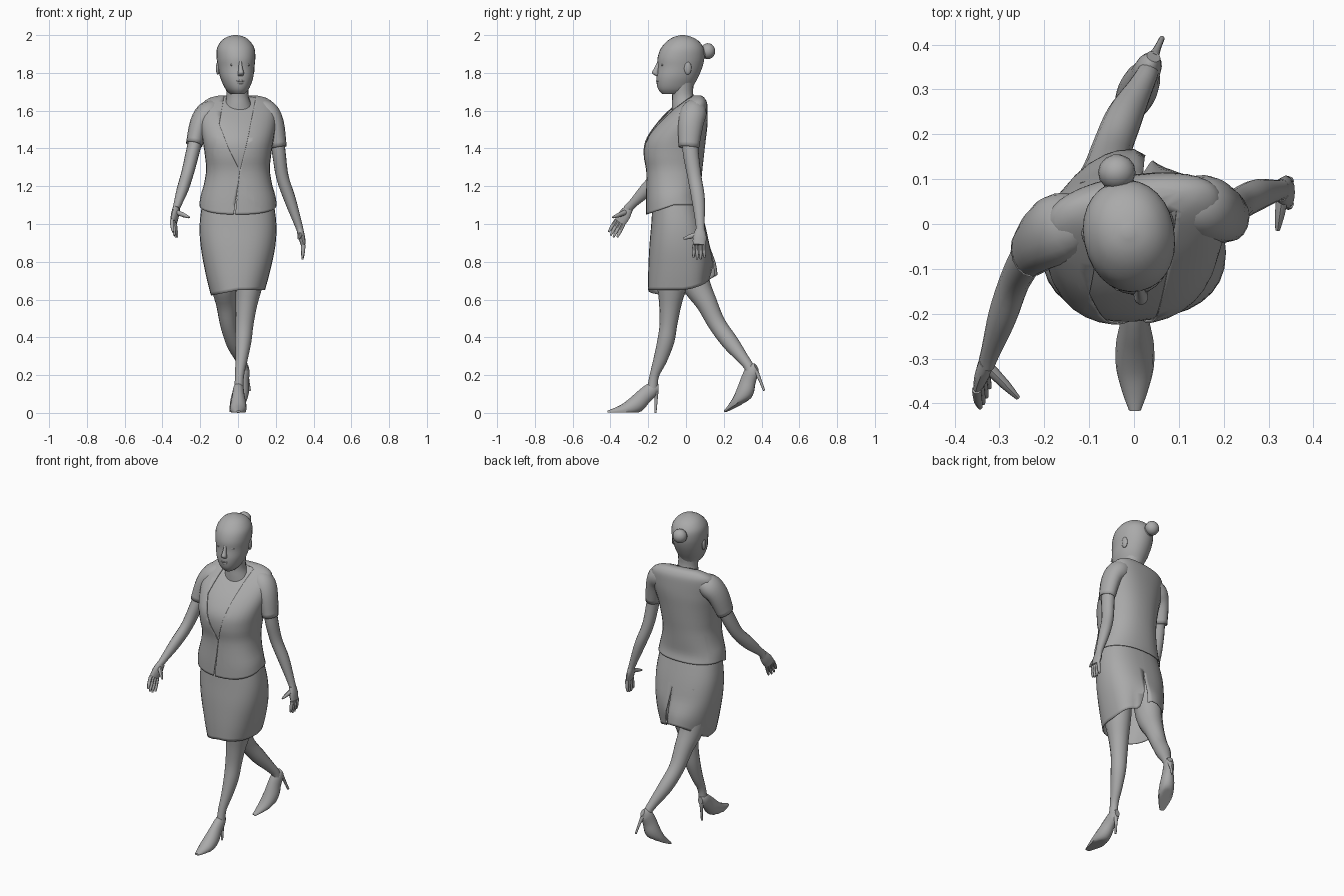
import bpy, bmesh, math
from mathutils import Vector

if "Cube" in bpy.data.objects:
    bpy.data.objects.remove(bpy.data.objects["Cube"])

grey = bpy.data.materials.new("plain_grey")
grey.use_nodes = True
grey.diffuse_color = (0.4, 0.4, 0.4, 1)
grey.node_tree.nodes["Principled BSDF"].inputs["Base Color"].default_value = grey.diffuse_color
parts = []
X, Y, Z = Vector((1, 0, 0)), Vector((0, 1, 0)), Vector((0, 0, 1))


def clamp(t):
    return max(0, min(1, t))


def finish(name, bm):
    bmesh.ops.recalc_face_normals(bm, faces=bm.faces)
    mesh = bpy.data.meshes.new(name)
    bm.to_mesh(mesh)
    bm.free()
    mesh.materials.append(grey)
    obj = bpy.data.objects.new(name, mesh)
    bpy.context.collection.objects.link(obj)
    parts.append(obj)
    return obj


def smooth_rows(rows, steps):
    """Catmull-Rom interpolation through the given cross-sections."""
    out = []
    for i in range(len(rows) - 1):
        p0, p1, p2, p3 = (rows[max(0, min(len(rows) - 1, i + k))] for k in (-1, 0, 1, 2))
        for s in range(steps):
            t = s / steps
            out.append([b + 0.5 * t * (c - a + t * (2 * a - 5 * b + 4 * c - d + t * (3 * (b - c) + d - a)))
                        for a, b, c, d in zip(p0, p1, p2, p3)])
    return out + [list(rows[-1])]


def cut(bm, outline, sign):
    """Remove a convex x-z outline from the front (-1) or back (+1) of a shell."""
    edges = list(zip(outline, outline[1:] + outline[:1]))
    for (ax, az), (bx, bz) in edges:
        faces = [f for f in bm.faces if f.calc_center_median().y * sign > -0.03]
        geom = set(faces) | {e for f in faces for e in f.edges} | {v for f in faces for v in f.verts}
        bmesh.ops.bisect_plane(bm, geom=list(geom), dist=1e-5,
                               plane_co=(ax, 0, az), plane_no=(bz - az, 0, ax - bx))
    doomed = []
    for f in bm.faces:
        c = f.calc_center_median()
        inside = all((bx - ax) * (c.z - az) - (bz - az) * (c.x - ax) > 0 for (ax, az), (bx, bz) in edges)
        if inside and c.y * sign > -0.03:
            doomed.append(f)
    bmesh.ops.delete(bm, geom=doomed, context="FACES")


def loft(name, rows, side=X, flat=False, power=2.0, sides=16, steps=4,
         caps=(True, True), edit=None, cuts=(), thick=0):
    """Skin through rows of (x, y, z, half width, half depth)."""
    rows = smooth_rows(rows, steps)
    bm = bmesh.new()
    rings = []
    for i, (x, y, z, a, b) in enumerate(rows):
        tangent = Vector(rows[min(i + 1, len(rows) - 1)][:3]) - Vector(rows[max(i - 1, 0)][:3])
        tangent = Z if flat else tangent.normalized()
        u = (side - tangent * side.dot(tangent)).normalized()
        v = tangent.cross(u)
        ring = []
        for k in range(sides):
            ang = math.tau * k / sides
            c, s = math.cos(ang), math.sin(ang)
            co = Vector((x, y, z)) + u * a * math.copysign(abs(c) ** (2 / power), c) \
                + v * b * math.copysign(abs(s) ** (2 / power), s)
            ring.append(bm.verts.new(edit(co) if edit else co))
        rings.append(ring)
    for r, q in zip(rings, rings[1:]):
        for k in range(sides):
            n = (k + 1) % sides
            bm.faces.new((r[k], r[n], q[n], q[k]))
    for ring, wanted in zip((rings[0], rings[-1]), caps):
        if wanted:
            bm.faces.new(ring)
    for outline, sign in cuts:
        cut(bm, outline, sign)
    obj = finish(name, bm)
    if thick:
        mod = obj.modifiers.new("cloth_thickness", "SOLIDIFY")
        mod.thickness, mod.offset = thick, -1
    return obj


def body_rows(sections, inset=0):
    """Sections of (z, front y, back y, half width) to loft rows."""
    return [(0, (f + k) / 2, z, w - inset, (k - f) / 2 - inset) for z, f, k, w in sections]


def ball(name, centre, size):
    bm = bmesh.new()
    bmesh.ops.create_uvsphere(bm, u_segments=14, v_segments=10, radius=1)
    for v in bm.verts:
        v.co = Vector(c + p * s for c, p, s in zip(centre, v.co, size))
    return finish(name, bm)


# Jacket, with the open neck, the front overlap and the lifted side and back hem
torso = [(1.05, -.212, .085, .205), (1.13, -.212, .075, .197), (1.27, -.21, .085, .17),
         (1.36, -.224, .095, .175), (1.44, -.217, .103, .187), (1.52, -.167, .11, .2),
         (1.59, -.1, .11, .203), (1.64, -.04, .106, .187), (1.668, .0, .092, .148), (1.68, .03, .075, .1)]


def jacket_shape(co):
    low = clamp((1.2 - co.z) / .15)
    turn = clamp((co.z - 1.25) / .3) * .13
    return Vector((co.x, co.y + turn * co.x, co.z + low * .052 * clamp((co.y + .212) / .15)))


neck_opening = [(.01, 1.28), (.05, 1.44), (.1, 1.7), (-.07, 1.7), (-.1, 1.53), (-.05, 1.4)]
front_overlap = [(.012, 1.3), (-.03, 1.0), (-.02, 1.0)]
loft("jacket", body_rows(torso), flat=True, power=2.3, sides=32, caps=(False, True),
     edit=jacket_shape, cuts=((neck_opening, -1), (front_overlap, -1)), thick=.004)
loft("blouse", body_rows(torso[1:], .007), flat=True, power=2.3, sides=32, edit=jacket_shape)

# Skirt with a back slit: one side swings out with the trailing leg, the other tucks in
hips = [(.65, -.2, .167, .143), (.75, -.2, .157, .17), (.88, -.194, .127, .197),
        (1.0, -.184, .1, .203), (1.14, -.175, .062, .185)]


def skirt_shape(co):
    low = clamp((.88 - co.z) / .22)
    back = max(0, co.y) / .165
    tuck = low * clamp((co.x - .025) / .04)
    lift = .08 * back * (1 - .5 * tuck) - .2 * max(0, -co.x) * (1 - back)
    return Vector((co.x, co.y * (1 - .35 * tuck * back), co.z + low * lift))


loft("skirt", body_rows(hips), flat=True, power=2.4, sides=32, caps=(False, True), edit=skirt_shape,
     cuts=(([(.02, .94), (.03, .55), (.075, .55)], 1),), thick=.004)

# Sleeves and arms
loft("right_sleeve", [(-.09, .015, 1.598, .05, .055), (-.155, -.005, 1.586, .077, .066),
                      (-.202, -.03, 1.53, .074, .054), (-.232, -.06, 1.42, .06, .044)],
     side=Y, caps=(True, False), thick=.004)
loft("left_sleeve", [(.09, .045, 1.602, .05, .055), (.148, .04, 1.59, .07, .066),
                     (.191, .025, 1.53, .067, .053), (.216, .015, 1.405, .054, .042)],
     side=Y, caps=(True, False), thick=.004)
loft("right_arm", [(-.21, -.035, 1.5, .045, .038), (-.24, -.077, 1.38, .045, .036),
                   (-.267, -.13, 1.27, .04, .033), (-.293, -.205, 1.185, .038, .031),
                   (-.318, -.28, 1.11, .024, .022), (-.328, -.308, 1.078, .026, .018)], side=Y)
loft("left_arm", [(.2, .02, 1.5, .042, .038), (.216, .025, 1.38, .042, .036),
                  (.235, .045, 1.25, .037, .033), (.275, .065, 1.13, .035, .031),
                  (.322, .075, .99, .023, .02), (.33, .075, .96, .027, .017)], side=Y)


# Hands: palm, four fingers and thumb
def hand(label, wrist, knuckles, tip, spread, thumb):
    wrist, knuckles, tip, spread, thumb = map(Vector, (wrist, knuckles, tip, spread, thumb))
    width = spread.length
    loft(label + "_palm", [(*wrist, width * 1.5, .018), (*wrist.lerp(knuckles, .5), width * 2.1, .018),
                           (*knuckles, width * 2, .013)], side=spread.normalized(), sides=12)
    for k in range(4):
        off = spread * (k - 1.5)
        end = tip + off * 1.15 + (wrist - tip) * .06 * abs(k - 1.5)
        loft(f"{label}_finger_{k + 1}", [(*(knuckles + off), .01, .011), (*(knuckles.lerp(tip, .5) + off * 1.1), .01, .01),
                                         (*end, .005, .005)], side=spread.normalized(), sides=8, steps=2)
    base = wrist.lerp(knuckles, .25)
    loft(label + "_thumb", [(*base, .014, .014), (*base.lerp(thumb, .6), .012, .011), (*thumb, .005, .005)],
         side=Z, sides=8, steps=2)


hand("right_hand", (-.326, -.302, 1.083), (-.342, -.35, 1.01), (-.333, -.395, .93), (.006, .013, -.008), (-.258, -.388, 1.035))
hand("left_hand", (.328, .075, .97), (.346, .07, .89), (.342, .068, .808), (0, .017, 0), (.32, -.014, .922))

# Legs
loft("left_leg", [(.085, -.04, .95, .085, .09), (.064, -.07, .72, .075, .085), (.045, -.083, .58, .058, .06),
                  (.034, -.093, .47, .048, .047), (.028, -.107, .38, .043, .045), (.018, -.137, .28, .032, .036),
                  (.008, -.167, .2, .024, .025), (.005, -.178, .13, .024, .028)])
loft("right_leg", [(-.085, .01, .95, .085, .09), (-.08, .04, .72, .075, .08), (-.062, .11, .58, .055, .056),
                   (-.05, .165, .47, .045, .047), (-.022, .237, .37, .041, .044), (.012, .3, .29, .029, .031),
                   (.03, .335, .24, .024, .026), (.034, .345, .19, .024, .026)])


# Pointed high-heeled shoes with flat soles, built from the heel forward
def flat_sole(co):
    return Vector((co.x, co.y, max(co.z, -.124)))


def shoe(label, place, pitch, yaw):
    upper = loft(label + "_shoe", [(0, .004, .005, .016, .022), (0, -.025, 0, .028, .038), (0, -.07, -.035, .033, .042),
                                   (0, -.115, -.08, .042, .046), (0, -.17, -.108, .042, .036),
                                   (0, -.225, -.118, .028, .02), (0, -.266, -.121, .013, .008)], edit=flat_sole)
    spike = loft(label + "_heel", [(0, -.012, -.01, .018, .018), (0, -.008, -.05, .009, .009),
                                   (0, -.012, -.125, .006, .006)], sides=10)
    for obj in (upper, spike):
        obj.location, obj.rotation_euler = place, (math.radians(pitch), 0, math.radians(yaw))


shoe("left", (.002, -.15, .125), 0, 0)
shoe("right", (.043, .372, .235), 27, -25)

# Neck
loft("neck", [(0, 0, 1.57, .095, .075), (0, -.008, 1.635, .07, .067), (-.003, -.018, 1.69, .058, .056),
              (-.006, -.02, 1.78, .068, .065)], flat=True, sides=20)

# Head and face, built at the origin and turned slightly to the left
skull = [(1.688, -.108, .03, .036), (1.71, -.127, .05, .057), (1.74, -.136, .065, .073), (1.78, -.138, .086, .087),
         (1.83, -.132, .107, .095), (1.88, -.131, .118, .101), (1.93, -.113, .114, .098),
         (1.968, -.08, .088, .076), (1.99, -.045, .05, .046), (2.0, -.008, .012, .01)]
face = [loft("head", body_rows(skull), flat=True, power=2.1, sides=28),
        loft("nose", [(0, -.122, 1.865, .007, .01), (0, -.136, 1.825, .011, .015),
                      (0, -.145, 1.8, .016, .018), (0, -.13, 1.783, .014, .012)], flat=True, sides=12),
        ball("upper_lip", (0, -.132, 1.757), (.024, .008, .006)),
        ball("lower_lip", (0, -.13, 1.747), (.02, .009, .007)),
        ball("hair_bun", (0, .138, 1.915), (.042, .04, .042)),
        ball("bun_base", (0, .1, 1.907), (.036, .045, .036))]
for name, s in (("left", 1), ("right", -1)):
    face += [ball(name + "_eye", (s * .038, -.116, 1.842), (.016, .007, .006)),
             ball(name + "_ear", (s * .094, .012, 1.825), (.01, .02, .034))]
for obj in face:
    obj.location = (-.012, -.02, 0)
    obj.rotation_euler.z = math.radians(11)

# Smooth shading, keeping sharp edges
bpy.ops.object.select_all(action="DESELECT")
for obj in parts:
    obj.select_set(True)
bpy.context.view_layer.objects.active = parts[0]
bpy.ops.object.shade_smooth_by_angle(angle=math.radians(45))
